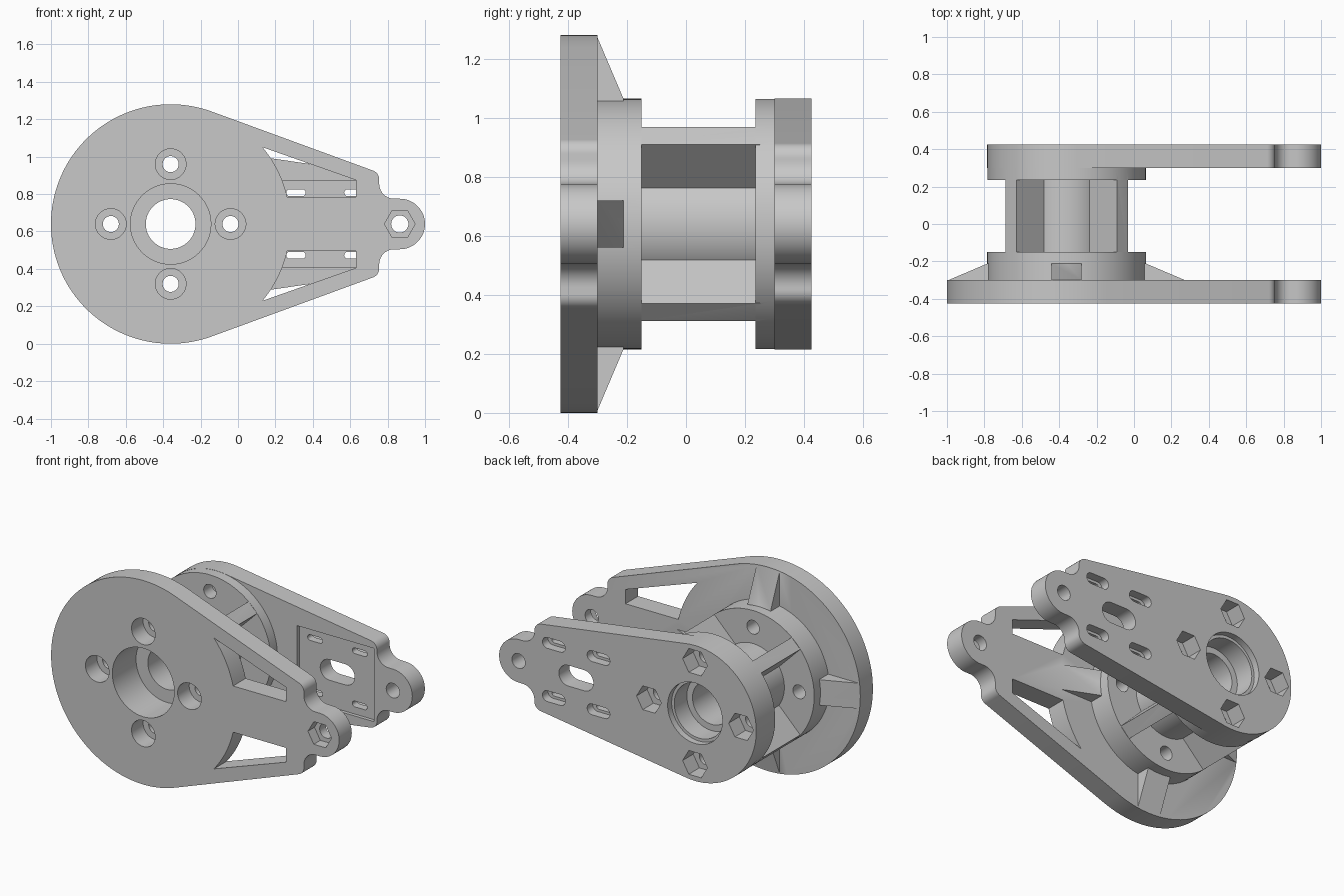
import bpy, bmesh
from math import sin, cos, radians, pi
from mathutils import Matrix, Vector

cube = bpy.data.objects.get("Cube")
if cube:
    bpy.data.objects.remove(cube)

CX, CZ = -0.36, 0.64          # main axis, runs along y
EAR_X = 0.865
FRONT, BACK = -0.425, 0.425   # outer plate faces
INNER = 0.30                  # inner plate faces at -INNER and +INNER

grey = bpy.data.materials.new("plain grey")
grey.use_nodes = True
colour = (0.58, 0.58, 0.58, 1)
grey.diffuse_color = colour
grey.node_tree.nodes["Principled BSDF"].inputs["Base Color"].default_value = colour


def arc(x, z, r, a0, a1, n):
    return [(x + r * cos(radians(a0 + (a1 - a0) * i / n)),
             z + r * sin(radians(a0 + (a1 - a0) * i / n))) for i in range(n + 1)]


def prism(name, profile, y0, y1, matrix=None):
    """Extrude an (x, z) profile along y."""
    bm = bmesh.new()
    face = bm.faces.new([bm.verts.new((x, y0, z)) for x, z in profile])
    out = bmesh.ops.extrude_face_region(bm, geom=[face])
    moved = [v for v in out["geom"] if isinstance(v, bmesh.types.BMVert)]
    bmesh.ops.translate(bm, verts=moved, vec=(0, y1 - y0, 0))
    bmesh.ops.recalc_face_normals(bm, faces=bm.faces)
    if matrix:
        bm.transform(matrix)
    mesh = bpy.data.meshes.new(name)
    bm.to_mesh(mesh)
    bm.free()
    mesh.materials.append(grey)
    obj = bpy.data.objects.new(name, mesh)
    bpy.context.scene.collection.objects.link(obj)
    return obj


def disc(name, x, z, r, y0, y1, n=48):
    return prism(name, arc(x, z, r, 0, 360 - 360 / n, n - 1), y0, y1)


def slot(name, x, z, half, r, y0, y1):
    ends = arc(x + half, z, r, -90, 90, 12) + arc(x - half, z, r, 90, 270, 12)
    return prism(name, ends, y0, y1)


def plate_outline(radius, taper):
    """Disc tapering to a rounded shoulder and a small ear."""
    s, c = sin(radians(taper)), cos(radians(taper))
    corner, edge = 0.05, 0.755
    shoulder = ((radius - corner) - s * (edge - corner - CX)) / c
    top = arc(EAR_X, 0, 0.135, 0, 90, 16)
    top += arc(edge + 0.08, 0.215, 0.08, 270, 180, 10)
    top += arc(edge - corner, shoulder, corner, 0, 90 - taper, 8)
    top += arc(CX, 0, radius, 90 - taper, 180, 48)
    bottom = [(x, -z) for x, z in reversed(top[1:-1])]
    return [(x, z + CZ) for x, z in top + bottom]


def combine(target, tools, operation):
    """Apply one boolean with all tools, then drop the tools."""
    group = bpy.data.collections.new("tools")
    for t in tools:
        group.objects.link(t)
    mod = target.modifiers.new("combine", "BOOLEAN")
    mod.operation = operation
    mod.solver = "EXACT"
    mod.operand_type = "COLLECTION"
    mod.collection = group
    bpy.context.view_layer.update()
    graph = bpy.context.evaluated_depsgraph_get()
    mesh = bpy.data.meshes.new_from_object(target.evaluated_get(graph))
    target.modifiers.clear()
    target.data = mesh
    for t in tools:
        bpy.data.objects.remove(t)
    bpy.data.collections.remove(group)


# Front and back plates
body = prism("pulley_bracket", plate_outline(0.64, 20.1), FRONT, -INNER)
solids = [prism("back_plate", plate_outline(0.425, 8.3), INNER, BACK)]

# Hub flanges and centre tube
solids.append(disc("front_flange", CX, CZ, 0.425, -INNER - 0.03, -0.15, 96))
solids.append(disc("back_flange", CX, CZ, 0.424, 0.235, INNER + 0.03, 96))
solids.append(disc("centre_tube", CX, CZ, 0.218, -0.18, 0.26, 64))

# Four diagonal webs and four sloping gussets
for k in range(4):
    place = Matrix.Translation(Vector((CX, 0, CZ)))
    web_turn = place @ Matrix.Rotation(pi / 4 + k * pi / 2, 4, "Y")
    web = [(0.18, -0.042), (0.422, -0.042), (0.422, 0.042), (0.18, 0.042)]
    solids.append(prism("web", web, -0.17, 0.25, web_turn))
    gusset_turn = place @ Matrix.Rotation(k * pi / 2, 4, "Y") @ Matrix.Rotation(pi / 2, 4, "X")
    gusset = [(0.38, 0.212), (0.425, 0.212), (0.632, 0.30), (0.62, 0.34), (0.38, 0.34)]
    solids.append(prism("gusset", gusset, -0.08, 0.08, gusset_turn))
combine(body, solids, "UNION")

# Stepped centre bore
cuts = [disc("bore", CX, CZ, 0.133, -0.6, 0.6, 64),
        disc("front_bore", CX, CZ, 0.215, -0.6, -0.19, 64)]
bores = [disc("back_bore", CX, CZ, 0.19, 0.385, 0.6, 64),
         disc("bearing_seat", CX, CZ, 0.172, 0.26, 0.5, 64)]

# Screw holes with round seats in front and hexagon seats behind
seats = []
for k in range(4):
    x, z = CX + 0.32 * cos(k * pi / 2), CZ + 0.32 * sin(k * pi / 2)
    cuts.append(disc("screw_hole", x, z, 0.043, -0.6, 0.6, 32))
    seats.append(disc("screw_seat", x, z, 0.082, -0.6, -0.31, 40))
    seats.append(disc("nut_seat", x, z, 0.086, 0.32, 0.6, 6))

# Ear hole and nut seat
cuts.append(disc("ear_hole", EAR_X, CZ, 0.046, -0.6, 0.6, 32))
seats.append(disc("ear_nut_seat", EAR_X, CZ, 0.082, -0.6, -0.36, 6))

# Windows in the front plate
for side in (1, -1):
    window = arc(CX, 0, 0.64, 13.1, 39.9, 12) + [(0.63, 0.235), (0.63, 0.145)]
    cuts.append(prism("window", [(x, CZ + side * z) for x, z in window], -0.5, -0.25))

# Recess and slots in the back plate
recess = [(0.20, 0.41), (0.735, 0.41), (0.735, 0.87), (0.20, 0.87)]
seats.append(prism("recess", recess, 0.25, 0.322))
cuts.append(slot("oval_hole", 0.465, CZ, 0.055, 0.065, 0.2, 0.6))
for x in (0.31, 0.62):
    for dz in (-0.167, 0.167):
        cuts.append(slot("slot", x, CZ + dz, 0.034, 0.018, 0.2, 0.6))
        seats.append(slot("slot_seat", x, CZ + dz, 0.045, 0.034, 0.37, 0.6))

combine(body, cuts, "DIFFERENCE")
combine(body, seats, "DIFFERENCE")
combine(body, bores, "DIFFERENCE")

# Smooth round walls, keep edges sharp
bpy.ops.object.select_all(action="DESELECT")
body.select_set(True)
bpy.context.view_layer.objects.active = body
bpy.ops.object.shade_smooth_by_angle(angle=radians(25))
